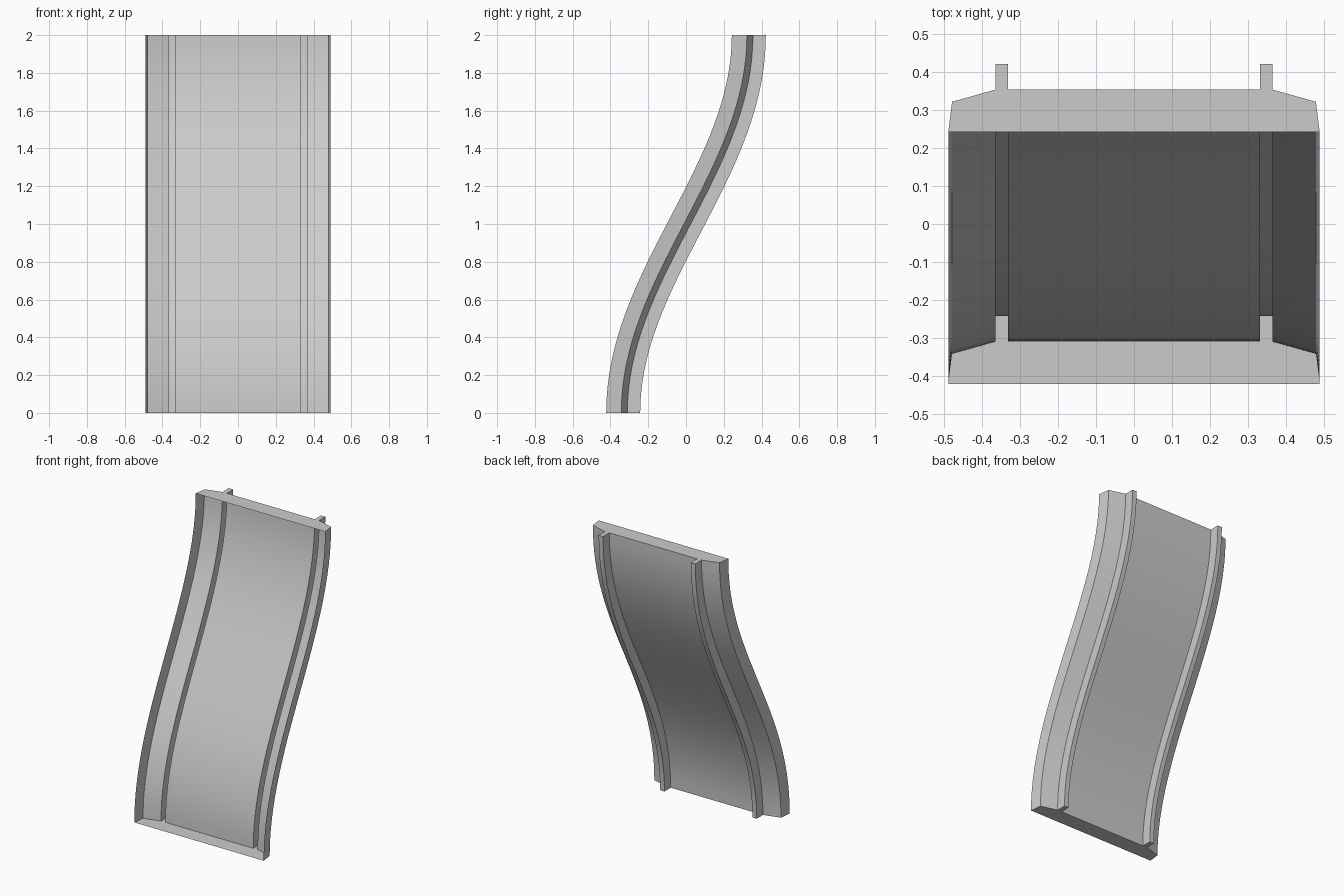
import bpy, bmesh, math

cube = bpy.data.objects.get("Cube")
if cube:
    bpy.data.objects.remove(cube, do_unlink=True)

HEIGHT = 2.0
SWING = 0.3325   # half of the front-to-back travel of the S curve
STEPS = 32

# Half cross-section (x, depth): open front edge, side wall, bevel, hollow rib
half = [(0.49, -0.09), (0.48, -0.01), (0.366, 0.022),
        (0.366, 0.09), (0.333, 0.09), (0.333, 0.022)]
profile = half + [(-x, d) for x, d in reversed(half)]

grey = bpy.data.materials.new("plain grey")
grey.use_nodes = True
colour = (0.6, 0.6, 0.6, 1.0)
grey.diffuse_color = colour
grey.node_tree.nodes["Principled BSDF"].inputs["Base Color"].default_value = colour


def section(bm, t):
    """Cross-section ring, square to the S curve at fraction t of the height."""
    y = -SWING * math.cos(math.pi * t)
    slope = SWING * math.pi / HEIGHT * math.sin(math.pi * t)
    a = math.atan(slope)
    return [bm.verts.new((x, y + d * math.cos(a), HEIGHT * t - d * math.sin(a)))
            for x, d in profile]


# Shell swept along the S curve, open at the front, closed at both ends
bm = bmesh.new()
rings = [section(bm, i / STEPS) for i in range(STEPS + 1)]
for low, high in zip(rings, rings[1:]):
    for i in range(len(profile) - 1):
        bm.faces.new((low[i], low[i + 1], high[i + 1], high[i]))
bm.faces.new(rings[-1])
bm.faces.new(list(reversed(rings[0])))

mesh = bpy.data.meshes.new("curved_ribbed_panel")
bm.to_mesh(mesh)
bm.free()
mesh.materials.append(grey)
panel = bpy.data.objects.new("curved_ribbed_panel", mesh)
bpy.context.collection.objects.link(panel)

# Smooth along the curve, crisp along the bevels and ribs
bpy.ops.object.select_all(action="DESELECT")
panel.select_set(True)
bpy.context.view_layer.objects.active = panel
bpy.ops.object.shade_smooth_by_angle(angle=math.radians(10))
